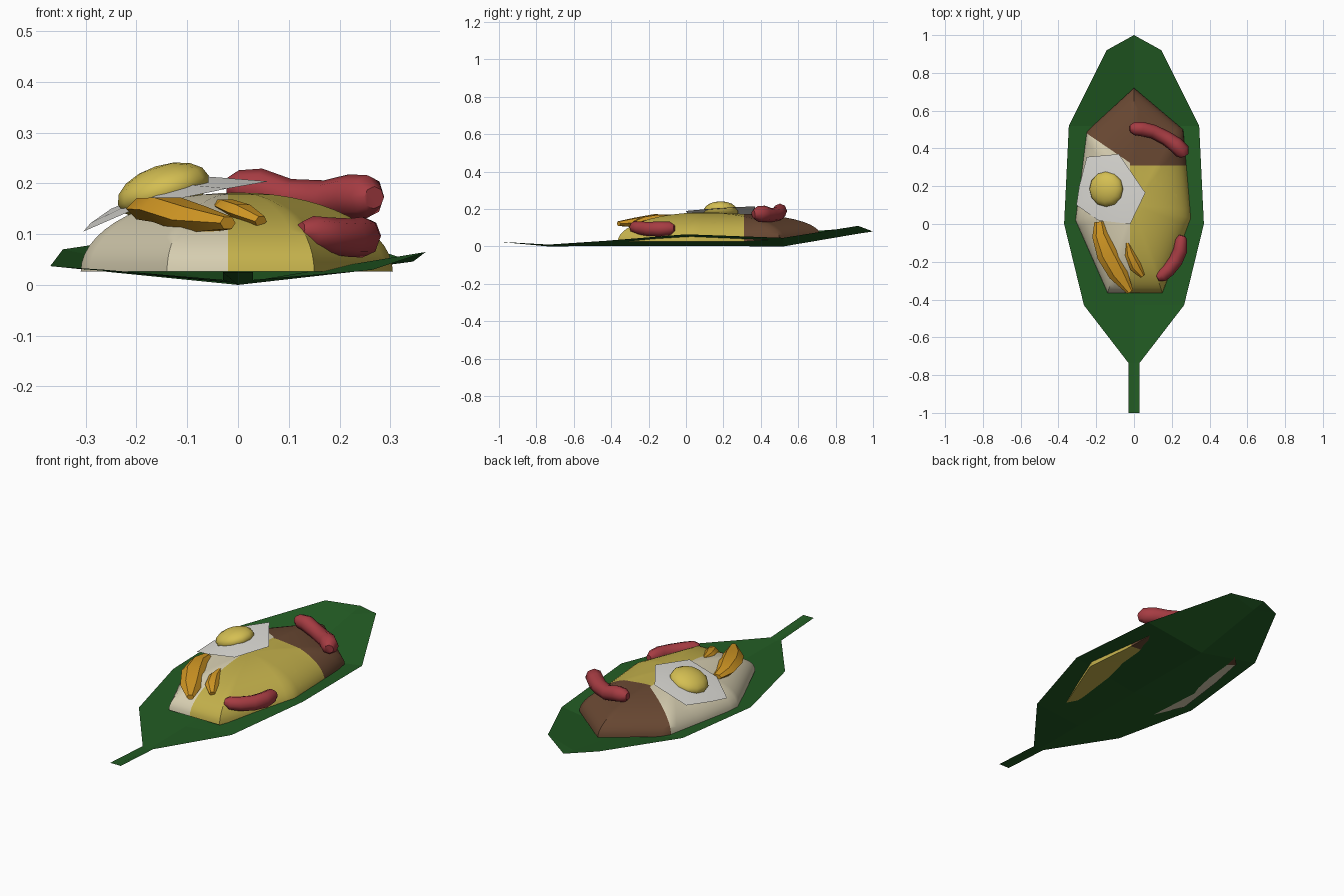
import bpy, bmesh, math
from mathutils import Vector

if "Cube" in bpy.data.objects:
    bpy.data.objects.remove(bpy.data.objects["Cube"])


def material(name, rgb):
    m = bpy.data.materials.new(name)
    m.diffuse_color = (*rgb, 1)
    m.use_nodes = True
    m.node_tree.nodes["Principled BSDF"].inputs["Base Color"].default_value = m.diffuse_color
    return m


LEAF = material("leaf green", (0.016, 0.105, 0.017))
RICE = material("cream rice", (0.68, 0.62, 0.44))
CURRY = material("yellow curry", (0.54, 0.43, 0.07))
BEANS = material("brown beans", (0.14, 0.064, 0.032))
MEAT = material("sausage red", (0.38, 0.045, 0.055))
WHITE = material("egg white", (0.74, 0.73, 0.69))
YOLK = material("yolk yellow", (0.66, 0.52, 0.085))
FRUIT = material("fried orange", (0.66, 0.32, 0.018))


def make(name, bm, mats, smooth=None, fix=True):
    if fix:
        bmesh.ops.recalc_face_normals(bm, faces=bm.faces[:])
    me = bpy.data.meshes.new(name)
    bm.to_mesh(me)
    bm.free()
    for m in mats:
        me.materials.append(m)
    ob = bpy.data.objects.new(name, me)
    bpy.context.collection.objects.link(ob)
    if smooth:
        bpy.ops.object.select_all(action='DESELECT')
        ob.select_set(True)
        bpy.context.view_layer.objects.active = ob
        bpy.ops.object.shade_smooth_by_angle(angle=math.radians(smooth))
    return ob


def tube(name, path, mat, sides=8, smooth=50):
    """Closed tube through (x, y, z, half width, half thickness)."""
    bm = bmesh.new()
    pts = [Vector(p[:3]) for p in path]
    rings = []
    for i, p in enumerate(path):
        t = (pts[min(i + 1, len(pts) - 1)] - pts[max(i - 1, 0)]).normalized()
        side = t.cross(Vector((0, 0, 1))).normalized()
        up = side.cross(t)
        rings.append([bm.verts.new(pts[i] + side * p[3] * math.cos(a) + up * p[4] * math.sin(a))
                      for a in (2 * math.pi * k / sides for k in range(sides))])
    for a, b in zip(rings, rings[1:]):
        for k in range(sides):
            n = (k + 1) % sides
            bm.faces.new((a[k], a[n], b[n], b[k]))
    bm.faces.new(rings[0])
    bm.faces.new(rings[-1])
    return make(name, bm, [mat], smooth)


# Leaf: creased sheet with a short stem (y, half width, z centre, z left, z right)
rows = [(-1, .03, .025, .025, .025), (-.735, .03, 0.0, .01, .01),
        (-.43, .265, .003, .03, .03), (0, .37, .003, .037, .065),
        (.52, .345, 0, .07, .046), (.92, .145, .068, .10, .11)]
bm = bmesh.new()
grid = [[bm.verts.new((-w, y, zl)), bm.verts.new((0, y, zc)), bm.verts.new((w, y, zr))]
        for y, w, zc, zl, zr in rows]
for a, b in zip(grid, grid[1:]):
    for k in (0, 1):
        bm.faces.new((a[k], a[k + 1], b[k + 1], b[k]))
tip = bm.verts.new((0, 1, .08))
for k in (0, 1):
    bm.faces.new((grid[-1][k], grid[-1][k + 1], tip))
make("leaf", bm, [LEAF], fix=False)

# Food mound: dome over a seven-sided outline
outline = [(0, .72), (-.25, .49), (-.31, .02), (-.14, -.365), (.15, -.365), (.305, .03), (.26, .5)]
CX, CY, STEPS, RINGS = 0, .1, 10, 14
rim = []
for i, (x, y) in enumerate(outline):
    x2, y2 = outline[(i + 1) % 7]
    rim += [(x + (x2 - x) * k / STEPS, y + (y2 - y) * k / STEPS) for k in range(STEPS)]
bm = bmesh.new()
levels = []
for r in range(1, RINGS + 1):
    s = math.sin(r / RINGS * math.pi / 2)
    ring = []
    for x, y in rim:
        px, py = CX + (x - CX) * s, CY + (y - CY) * s
        base = .026 + .03 * max(0, py - .3) / .42
        ring.append(bm.verts.new((px, py, base + .156 * math.sqrt(max(0, 1 - s * s)))))
    levels.append(ring)
top = bm.verts.new((CX, CY, .182))
n = len(rim)
for k in range(n):
    j = (k + 1) % n
    bm.faces.new((top, levels[0][k], levels[0][j]))
    for a, b in zip(levels, levels[1:]):
        bm.faces.new((a[k], b[k], b[j], a[j]))
bm.faces.new(levels[-1])
# cut along the borders between the three dishes, then colour by region
for co, no in (((-.02, 0, 0), (1, 0, 0)), ((0, .31, 0), (0, 1, 0)), ((-.03, .33, 0), (.68, 1, 0))):
    bmesh.ops.bisect_plane(bm, geom=bm.verts[:] + bm.edges[:] + bm.faces[:],
                           plane_co=co, plane_no=no)
for f in bm.faces:
    c = f.calc_center_median()
    border = .31 if c.x > -.02 else .33 - .68 * (c.x + .03)
    f.material_index = 2 if c.y > border else (1 if c.x > -.02 else 0)
make("food_mound", bm, [RICE, CURRY, BEANS], 40)

# Egg white: thin tilted sheet
edge = [(-.25, .355, .15), (-.29, .2, .122), (-.305, .1, .105), (-.19, .02, .155),
        (-.02, 0, .19), (.06, .165, .204), (-.08, .37, .215)]
bm = bmesh.new()
c = bm.verts.new((-.13, .185, .2))
vs = [bm.verts.new(p) for p in edge]
for k in range(7):
    bm.faces.new((c, vs[k], vs[(k + 1) % 7]))
make("egg_white", bm, [WHITE], 40, fix=False)

# Yolk: flattened ball, tilted with the egg white
bm = bmesh.new()
bmesh.ops.create_uvsphere(bm, u_segments=12, v_segments=8, radius=1)
yolk = make("egg_yolk", bm, [YOLK], 60)
yolk.location = (-.147, .185, .186)
yolk.scale = (.094, .094, .05)
yolk.rotation_euler = (0, math.radians(-18), 0)

# Sausages
tube("back_sausage", [(-.022, .505, .193, .018, .018), (0, .505, .192, .034, .034),
                      (.04, .503, .19, .038, .04), (.10, .49, .172, .037, .037),
                      (.17, .455, .168, .038, .038), (.22, .42, .174, .042, .044),
                      (.255, .385, .174, .042, .042), (.268, .36, .172, .022, .022)], MEAT)
tube("front_sausage", [(.256, -.062, .098, .018, .018), (.25, -.085, .097, .032, .036),
                       (.245, -.14, .094, .037, .04), (.22, -.195, .093, .038, .038),
                       (.18, -.245, .097, .037, .036), (.145, -.275, .104, .034, .032),
                       (.123, -.287, .108, .018, .016)], MEAT)

# Fried slices
tube("large_fried_slice", [(-.185, .012, .15, .025, .012), (-.18, -.06, .15, .042, .024),
                           (-.14, -.16, .148, .058, .028), (-.085, -.26, .128, .052, .03),
                           (-.02, -.36, .122, .018, .014)], FRUIT, 6, 30)
tube("small_fried_slice", [(-.035, -.1, .163, .01, .006), (-.022, -.16, .156, .026, .014),
                           (.008, -.225, .143, .032, .018), (.045, -.275, .125, .014, .012)],
     FRUIT, 6, 30)
